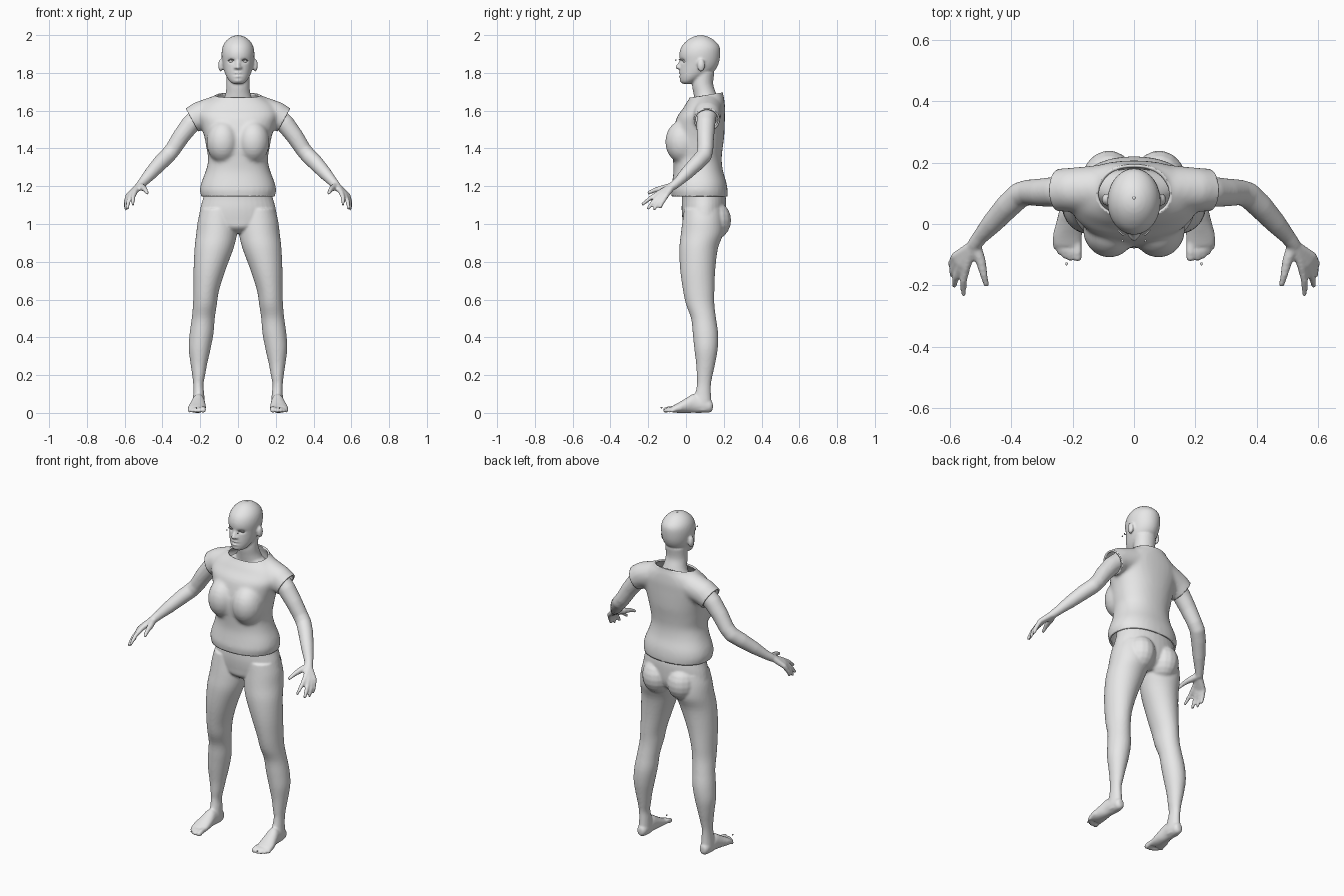
import bpy, bmesh, math
from mathutils import Vector

grey = bpy.data.materials.new("plain grey")
grey.diffuse_color = (0.8, 0.8, 0.8, 1)


def skin(bm, rings):
    """Closed surface through rings of points."""
    vs = [[bm.verts.new(p) for p in ring] for ring in rings]
    n = len(vs[0])
    for a, b in zip(vs, vs[1:]):
        for k in range(n):
            bm.faces.new((a[k], a[(k + 1) % n], b[(k + 1) % n], b[k]))
    bm.faces.new(vs[0])
    bm.faces.new(vs[-1])


def loft(bm, sections, axis='z', s=1, power=2.0, n=36, steps=4):
    """Closed loft through (t, cx, cb, rx, rb) sections, smoothed by Catmull-Rom."""
    secs = [Vector(c) for c in sections]
    fine = []
    for i in range(len(secs) - 1):
        p0, p1, p2, p3 = (secs[max(i - 1, 0)], secs[i], secs[i + 1], secs[min(i + 2, len(secs) - 1)])
        for k in range(steps):
            u = k / steps
            fine.append(0.5 * (2 * p1 + (p2 - p0) * u + (2 * p0 - 5 * p1 + 4 * p2 - p3) * u * u
                               + (3 * p1 - p0 - 3 * p2 + p3) * u ** 3))
    fine.append(secs[-1])
    rings = []
    for t, cx, cb, rx, rb in fine:
        ring = []
        for k in range(n):
            c, d = math.cos(math.tau * k / n), math.sin(math.tau * k / n)
            x = s * (cx + rx * math.copysign(abs(c) ** (2 / power), c))
            b = cb + rb * math.copysign(abs(d) ** (2 / power), d)
            ring.append((x, b, t) if axis == 'z' else (x, t, b))
        rings.append(ring)
    skin(bm, rings)


def blob(bm, c, r, s=1, n=18):
    rings = []
    for i in range(11):
        a = 0.1 + (math.pi - 0.2) * i / 10
        rings.append([(s * c[0] + r[0] * math.sin(a) * math.cos(math.tau * k / n),
                       c[1] + r[1] * math.sin(a) * math.sin(math.tau * k / n),
                       c[2] + r[2] * math.cos(a)) for k in range(n)])
    skin(bm, rings)


def limb(bm, pts, s=1, n=18):
    """Round limb through (x, y, z, r) points: a ball at each point, a cone between."""
    for p in pts:
        blob(bm, p[:3], (p[3],) * 3, s)
    for p, q in zip(pts, pts[1:]):
        a, b = Vector((p[0] * s, p[1], p[2])), Vector((q[0] * s, q[1], q[2]))
        u = (b - a).orthogonal().normalized()
        w = (b - a).normalized().cross(u)
        skin(bm, [[c + r * (u * math.cos(math.tau * k / n) + w * math.sin(math.tau * k / n))
                   for k in range(n)] for c, r in ((a, p[3]), (b, q[3]))])


def finish(name, bm, voxel=0, smooth=0):
    bmesh.ops.recalc_face_normals(bm, faces=bm.faces)
    me = bpy.data.meshes.new(name)
    bm.to_mesh(me)
    bm.free()
    ob = bpy.data.objects.new(name, me)
    bpy.context.collection.objects.link(ob)
    if voxel:
        m = ob.modifiers.new("fuse", 'REMESH')
        m.mode, m.voxel_size = 'VOXEL', voxel
        m = ob.modifiers.new("soften", 'SMOOTH')
        m.factor, m.iterations = 0.5, smooth
        ev = ob.evaluated_get(bpy.context.evaluated_depsgraph_get())
        ob.data = bpy.data.meshes.new_from_object(ev)
        ob.modifiers.clear()
    ob.data.materials.clear()
    ob.data.materials.append(grey)
    ob.data.shade_smooth()
    return ob


# ---- body: torso, neck and head
bm = bmesh.new()
loft(bm, [(.95, 0, .09, .05, .06), (.98, 0, .09, .15, .10), (1.02, 0, .095, .203, .113),
          (1.08, 0, .095, .2, .118), (1.14, 0, .095, .184, .116), (1.2, 0, .085, .17, .11),
          (1.3, 0, .07, .135, .1), (1.45, 0, .075, .145, .1), (1.55, 0, .1, .17, .08),
          (1.62, 0, .115, .13, .065), (1.66, 0, .11, .08, .06)])
loft(bm, [(1.6, 0, .11, .10, .06), (1.65, 0, .11, .08, .063), (1.69, 0, .1, .066, .06),
          (1.74, 0, .088, .061, .056), (1.8, 0, .095, .062, .055)])
loft(bm, [(1.742, 0, .002, .026, .02), (1.755, 0, .014, .044, .042), (1.78, 0, .035, .061, .068),
          (1.81, 0, .058, .073, .092), (1.85, 0, .071, .082, .102), (1.9, 0, .073, .087, .108),
          (1.94, 0, .077, .081, .1), (1.97, 0, .078, .063, .074), (1.99, 0, .078, .037, .043),
          (1.998, 0, .078, .014, .016)])
limb(bm, [(0, -.024, 1.868, .008), (0, -.04, 1.838, .010), (0, -.045, 1.83, .012)])  # nose

for s in (1, -1):
    blob(bm, (.013, -.032, 1.828), (.010, .012, .008), s)              # nostril
    blob(bm, (.092, .08, 1.84), (.013, .02, .034), s)                  # ear
    blob(bm, (.082, .13, 1.02), (.092, .11, .11), s)                   # buttock
    # leg
    loft(bm, [(1.08, .105, .09, .09, .10), (1.02, .108, .09, .104, .108), (.95, .113, .085, .108, .112),
              (.87, .127, .067, .103, .102), (.76, .15, .062, .085, .093), (.65, .168, .067, .068, .083),
              (.575, .175, .075, .063, .075), (.5, .184, .093, .061, .066), (.42, .193, .103, .063, .067),
              (.34, .203, .106, .058, .062), (.26, .207, .104, .044, .05), (.2, .208, .099, .034, .042),
              (.15, .21, .095, .027, .037), (.1, .208, .09, .029, .042), (.05, .208, .085, .032, .05),
              (.012, .208, .085, .028, .045)], s=s)
    # foot and toes
    loft(bm, [(.142, .208, .035, .016, .02), (.125, .208, .036, .028, .034), (.08, .208, .042, .033, .042),
              (.04, .21, .05, .035, .05), (0, .213, .039, .042, .039), (-.04, .217, .027, .048, .027),
              (-.07, .217, .02, .046, .018)], axis='y', s=s)
    for i, (x, y, r) in enumerate([(.184, -.108, .015), (.208, -.11, .0115), (.226, -.103, .011),
                                   (.242, -.09, .0105), (.256, -.073, .010)]):
        limb(bm, [(x * .9 + .021, -.05 + i * .006, .022, r), (x, y + .02, .021, r),
                  (x, y, r, r)], s)
    # arm
    limb(bm, [(.2, .11, 1.575, .052), (.25, .105, 1.53, .05), (.3, .103, 1.465, .046), (.345, .103, 1.395, .042),
              (.372, .095, 1.362, .042), (.41, .06, 1.325, .041), (.46, .005, 1.27, .035),
              (.5, -.04, 1.225, .026), (.52, -.066, 1.203, .023)], s)
    # hand: each finger starts at the wrist, so together they form the palm
    for knuckle, mid, tip in [((.545, -.135, 1.17), (.556, -.185, 1.14), (.556, -.228, 1.106)),
                              ((.562, -.13, 1.16), (.580, -.172, 1.12), (.586, -.2, 1.083)),
                              ((.574, -.12, 1.152), (.591, -.15, 1.11), (.594, -.167, 1.08)),
                              ((.583, -.105, 1.15), (.594, -.125, 1.115), (.596, -.136, 1.09))]:
        limb(bm, [(.525, -.072, 1.2, .019), (*knuckle, .014), (*mid, .0115), (*tip, .009)], s)
    limb(bm, [(.518, -.072, 1.2, .02), (.5, -.12, 1.19, .017), (.49, -.165, 1.18, .0125),
              (.482, -.197, 1.165, .0095)], s)
body = finish("body", bm, voxel=0.0065, smooth=4)

# press eye sockets, lips and chin into the face: (x, z, half width, half height, depth)
dents = [(.035, 1.863, .017, .010, .012), (-.035, 1.863, .017, .010, .012), (0, 1.79, .022, .004, .006),
         (0, 1.80, .018, .005, -.006), (0, 1.781, .017, .005, -.006), (0, 1.757, .018, .01, -.004)]
for v in body.data.vertices:
    x, y, z = v.co
    if z > 1.74 and y < .04:
        v.co.y = y + sum(d * math.exp(-((x - cx) / w) ** 2 - ((z - cz) / h) ** 2) for cx, cz, w, h, d in dents)

# ---- shirt: torso, bust and sleeves fused, then cut open at hem, neck and sleeves
bm = bmesh.new()
loft(bm, [(1.11, 0, .072, .184, .143), (1.15, 0, .072, .196, .148), (1.18, 0, .07, .202, .150),
          (1.22, 0, .07, .194, .144), (1.28, 0, .065, .171, .131), (1.34, 0, .06, .158, .129),
          (1.40, 0, .06, .167, .134), (1.46, 0, .065, .178, .137), (1.52, 0, .072, .195, .133),
          (1.57, 0, .08, .21, .126), (1.61, 0, .095, .205, .112), (1.64, 0, .103, .18, .102),
          (1.665, 0, .11, .145, .092), (1.69, 0, .112, .110, .084), (1.74, 0, .112, .1, .076)], power=2.25)
for s in (1, -1):
    blob(bm, (.08, -.015, 1.435), (.088, .096, .115), s)
    limb(bm, [(.11, .115, 1.603, .078), (.2, .112, 1.577, .073), (.25, .11, 1.547, .070), (.31, .108, 1.51, .068)], s)
shirt = finish("shirt", bm, voxel=0.01, smooth=9)

bm = bmesh.new()
bm.from_mesh(shirt.data)


def cut(co, no, keep):
    faces = [f for f in bm.faces if keep(f.calc_center_median())]
    geom = set(faces) | {e for f in faces for e in f.edges} | {v for f in faces for v in f.verts}
    bmesh.ops.bisect_plane(bm, geom=list(geom), plane_co=co, plane_no=no, clear_outer=True)


cut((0, 0, 1.146), (0, 0, -1), lambda c: c.z < 1.25)
cut((0, .11, 1.683), (0, -.16, 1), lambda c: c.z > 1.62 and abs(c.x) < .16)
for s in (1, -1):
    cut((s * .243, .11, 1.55), (s * .88, 0, -.48), lambda c: c.z > 1.45 and c.x * s > .18)
bm.to_mesh(shirt.data)
bm.free()
shirt.data.shade_smooth()
m = shirt.modifiers.new("cloth thickness", 'SOLIDIFY')
m.thickness, m.offset = 0.01, -1

# ---- small parts: eyeballs, eyelashes, crown knob and toenails
bm = bmesh.new()
for s in (1, -1):
    blob(bm, (.035, -.004, 1.862), (.015, .013, .010), s)
finish("eyes", bm)
bm = bmesh.new()
for s in (1, -1):
    limb(bm, [(.022, -.026, 1.868, .002), (.036, -.036, 1.872, .0025), (.052, -.02, 1.866, .002)], s)
    blob(bm, (.037, -.055, 1.868), (.004, .004, .004), s)
finish("eyelashes", bm)
bm = bmesh.new()
blob(bm, (0, .085, 1.995), (.006, .006, .005))
finish("crown_knob", bm)
bm = bmesh.new()
for s in (1, -1):
    blob(bm, (.22, -.13, .028), (.004, .005, .004), s)
finish("toenails", bm)
